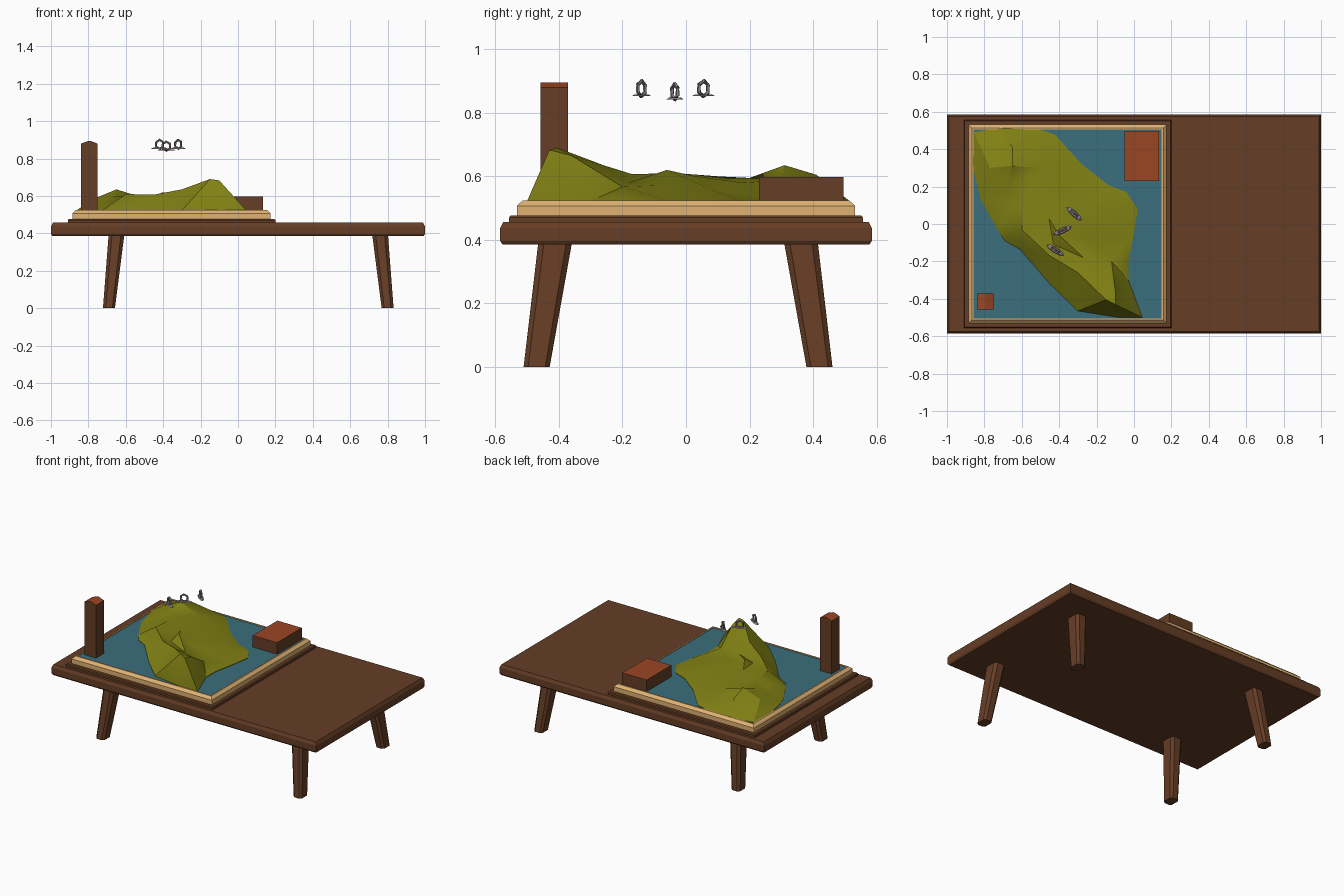
import bpy
import bmesh
import math
from mathutils import Vector, Matrix
from mathutils.geometry import delaunay_2d_cdt

cube = bpy.data.objects.get("Cube")
if cube:
    bpy.data.objects.remove(cube)


def material(name, rgb):
    m = bpy.data.materials.new(name)
    m.use_nodes = True
    m.diffuse_color = (*rgb, 1)
    m.node_tree.nodes["Principled BSDF"].inputs["Base Color"].default_value = (*rgb, 1)
    return m


WOOD = material("dark wood", (0.133, 0.048, 0.019))
TAN = material("pale wood", (0.75, 0.445, 0.17))
WATER = material("water blue", (0.042, 0.156, 0.205))
HILL = material("olive green", (0.22, 0.22, 0.007))
ROOF = material("roof orange", (0.328, 0.061, 0.017))
GREY = material("stone grey", (0.26, 0.22, 0.24))


def finish(name, bm, *mats, angle=None):
    mesh = bpy.data.meshes.new(name)
    bm.to_mesh(mesh)
    bm.free()
    obj = bpy.data.objects.new(name, mesh)
    bpy.context.collection.objects.link(obj)
    for m in mats:
        mesh.materials.append(m)
    if angle:
        bpy.ops.object.select_all(action="DESELECT")
        obj.select_set(True)
        bpy.context.view_layer.objects.active = obj
        bpy.ops.object.shade_smooth_by_angle(angle=math.radians(angle))
    return obj


def rect(cx, cy, hx, hy, z, cut=0):
    """Rectangle loop, with optional cut corners."""
    pts = []
    for sx, sy in ((-1, -1), (1, -1), (1, 1), (-1, 1)):
        corner = [(hx, hy - cut), (hx - cut, hy)] if cut else [(hx, hy)]
        if sx * sy < 0:
            corner.reverse()
        if sx * sy > 0:
            pts += [(cx + sx * a, cy + sy * b, z) for a, b in corner]
        else:
            pts += [(cx + sx * a, cy + sy * b, z) for a, b in corner]
    return pts


def loft(loops, caps=True):
    bm = bmesh.new()
    rings = [[bm.verts.new(p) for p in loop] for loop in loops]
    for low, high in zip(rings, rings[1:]):
        n = len(low)
        for i in range(n):
            j = (i + 1) % n
            bm.faces.new((low[i], low[j], high[j], high[i]))
    if caps:
        bm.faces.new(rings[0][::-1])
        bm.faces.new(rings[-1])
        bmesh.ops.recalc_face_normals(bm, faces=bm.faces[:])
    return bm


# Table top with chamfered edge
finish("table_top", loft([
    rect(0, 0, 0.992, 0.577, 0.385), rect(0, 0, 1, 0.585, 0.397),
    rect(0, 0, 1, 0.585, 0.437), rect(0, 0, 0.99, 0.575, 0.457)]), WOOD)

# Splayed, tapering legs with cut corners
for sx, side in ((-1, "right"), (1, "left")):
    for sy, end in ((-1, "front"), (1, "back")):
        top = rect(0.055 + sx * 0.705, -0.025 + sy * 0.387, 0.042, 0.053, 0.39, 0.018)
        foot = rect(0.055 + sx * 0.745, -0.025 + sy * 0.445, 0.032, 0.041, 0, 0.014)
        finish(f"{end}_{side}_leg", loft([foot, top]), WOOD)

# Map board: plinth, frame and sea
BX = -0.355
finish("board_plinth", loft([
    rect(BX, 0, 0.555, 0.557, 0.455), rect(BX, 0, 0.555, 0.557, 0.470),
    rect(BX, 0, 0.550, 0.552, 0.476)]), WOOD)
finish("board_frame", loft([
    rect(BX, 0, 0.53, 0.532, 0.475), rect(BX, 0, 0.53, 0.532, 0.507),
    rect(BX, 0, 0.512, 0.514, 0.524), rect(BX, 0, 0.503, 0.505, 0.524),
    rect(BX, 0, 0.503, 0.505, 0.51)], caps=False), TAN)
finish("sea", loft([
    rect(BX, 0, 0.504, 0.506, 0.48), rect(BX, 0, 0.504, 0.506, 0.519)]), WATER)

# Island: shoreline plus ridge and valley points, triangulated
shore = [(-.855, .49), (-.72, .515), (-.505, .505), (-.425, .48), (-.28, .32),
         (-.14, .21), (-.04, .17), (.02, .08), (0, -.05), (-.03, -.2),
         (-.03, -.3), (.045, -.5), (-.08, -.5), (-.3, -.465), (-.45, -.32),
         (-.61, -.135), (-.69, -.09), (-.73, -.03), (-.82, .13), (-.865, .32)]
inland = [(-.65, .31, .635), (-.65, .41, .605), (-.67, .2, .595), (-.6, .1, .6),
          (-.6, -.03, .61), (-.45, -.17, .607), (-.3, -.26, .635),
          (-.15, -.405, .69), (-.1, -.43, .683), (-.1, -.36, .665),
          (-.455, .03, .6), (-.4, -.06, .62), (-.27, -.07, .572),
          (-.27, -.18, .58), (-.12, -.2, .567), (-.43, -.11, .585),
          (-.25, .07, .563), (-.5, .3, .588), (-.4, .18, .58), (-.77, .3, .585)]
points = [(x, y, 0.522) for x, y in shore] + inland
rim = [(i, (i + 1) % len(shore)) for i in range(len(shore))]
ridge = [(len(shore) + i, len(shore) + i + 1) for i in (2, 3, 4, 5, 6, 7)]
flat, _, tris, origin, *_ = delaunay_2d_cdt(
    [Vector(p[:2]) for p in points], rim + ridge, [], 1, 1e-5)
bm = bmesh.new()
verts = [bm.verts.new((v.x, v.y, points[o[0]][2] if o else 0.522))
         for v, o in zip(flat, origin)]


def inside(x, y):
    hit = False
    for a, b in rim:
        (ax, ay), (bx, by) = shore[a], shore[b]
        if (ay > y) != (by > y) and x < ax + (y - ay) * (bx - ax) / (by - ay):
            hit = not hit
    return hit


for t in tris:
    c = sum((flat[i] for i in t), Vector((0, 0))) / len(t)
    if inside(c.x, c.y):
        bm.faces.new([verts[i] for i in t])
for f in bm.faces:
    f.normal_update()
    if f.normal.z < 0:
        f.normal_flip()
# Short skirt down into the sea
edges = [e for e in bm.edges if e.is_boundary]
ext = bmesh.ops.extrude_edge_only(bm, edges=edges)
for v in ext["geom"]:
    if isinstance(v, bmesh.types.BMVert):
        v.co.z = 0.51
bmesh.ops.recalc_face_normals(bm, faces=bm.faces[:])
finish("island", bm, HILL, angle=30)


def roofed(name, bm):
    """Upward faces take the roof colour."""
    bm.normal_update()
    for f in bm.faces:
        f.material_index = int(f.normal.z > 0.5)
    finish(name, bm, WOOD, ROOF)


# Low block and tall gabled tower
roofed("low_building", loft([rect(0.042, 0.363, 0.092, 0.133, z) for z in (0.515, 0.598)]))
roofed("tower", loft([
    rect(-0.795, -0.415, 0.044, 0.043, 0.515),
    rect(-0.795, -0.415, 0.044, 0.043, 0.88),
    rect(-0.795, -0.415, 0.004, 0.043, 0.895)]))

# Three hovering figures: pointed flat plate with an arched loop on it
for name, x, y, z, turn in (("back", -.32, .055, .855, -42), ("middle", -.382, -.035, .845, 24),
                            ("front", -.42, -.14, .855, -32)):
    bm = bmesh.new()
    disc = bmesh.ops.create_cone(bm, cap_ends=True, segments=8, radius1=0.055,
                                 radius2=0.04, depth=0.006)["verts"]
    bmesh.ops.scale(bm, vec=(1, 0.3, 1), verts=disc)
    for k in range(6):
        a = math.radians(60 * k)
        place = (Matrix.Translation((0.021 * math.cos(a), 0, 0.021 + 0.021 * math.sin(a)))
                 @ Matrix.Rotation(-a, 4, "Y"))
        bmesh.ops.create_cone(bm, cap_ends=True, segments=5, radius1=0.007, radius2=0.005,
                              depth=0.026, matrix=place)
    bm.transform(Matrix.Translation((x, y, z)) @ Matrix.Rotation(math.radians(turn), 4, "Z"))
    finish(f"{name}_flyer", bm, GREY)
